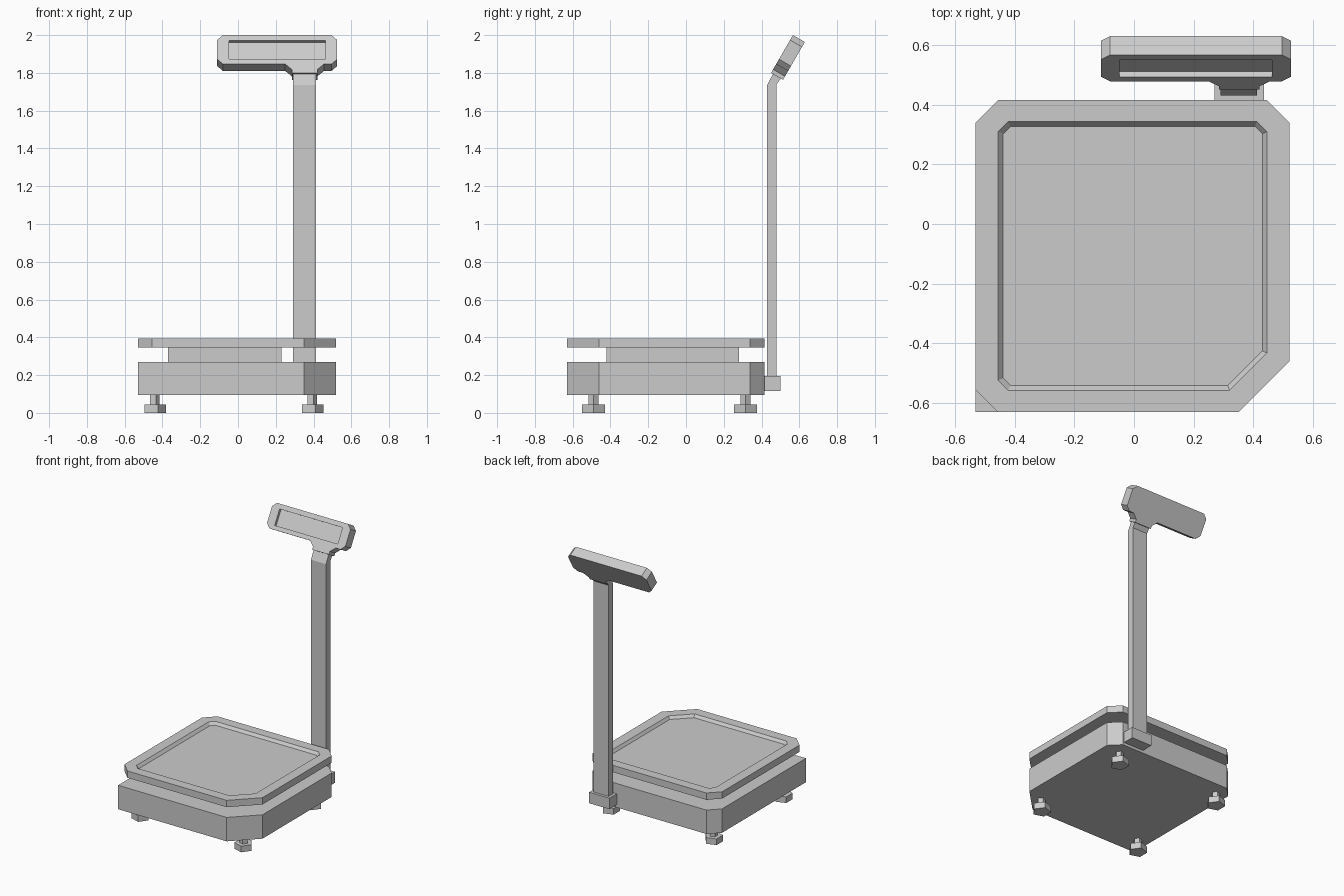
import bpy, bmesh
from math import cos, sin, tau, radians
from mathutils import Matrix

cube = bpy.data.objects.get("Cube")
if cube:
    bpy.data.objects.remove(cube, do_unlink=True)

COLOR = (0.6, 0.6, 0.6, 1)
metal = bpy.data.materials.new("light_grey_metal")
metal.use_nodes = True
metal.diffuse_color = COLOR
metal.node_tree.nodes["Principled BSDF"].inputs["Base Color"].default_value = COLOR


def loft(name, rings, matrix=None):
    """Skin a stack of equal-length point rings and cap both ends."""
    bm = bmesh.new()
    loops = [[bm.verts.new(p) for p in ring] for ring in rings]
    n = len(loops[0])
    for a, b in zip(loops, loops[1:]):
        for i in range(n):
            j = (i + 1) % n
            bm.faces.new((a[i], a[j], b[j], b[i]))
    bm.faces.new(loops[0][::-1])
    bm.faces.new(loops[-1])
    bmesh.ops.remove_doubles(bm, verts=bm.verts[:], dist=1e-5)
    bmesh.ops.recalc_face_normals(bm, faces=bm.faces[:])
    mesh = bpy.data.meshes.new(name)
    bm.to_mesh(mesh)
    bm.free()
    mesh.materials.append(metal)
    obj = bpy.data.objects.new(name, mesh)
    bpy.context.collection.objects.link(obj)
    if matrix:
        obj.matrix_world = matrix
    return obj


def at(outline, h):
    return [(x, y, h) for x, y in outline]


def prism(name, outline, low, high, matrix=None):
    return loft(name, [at(outline, low), at(outline, high)], matrix)


def chamfered(x0, x1, y0, y1, fl=0, fr=0, br=0, bl=0):
    """Rectangle with its own cut at each corner (front/back, -x/+x)."""
    return [(x0, y0 + fl), (x0 + fl, y0), (x1 - fr, y0), (x1, y0 + fr),
            (x1, y1 - br), (x1 - br, y1), (x0 + bl, y1), (x0, y1 - bl)]


# Base housing and load block
prism("base_housing", chamfered(-0.53, 0.52, -0.63, 0.415, 0, 0.17, 0.075, 0.075), 0.095, 0.27)
prism("load_block", chamfered(-0.37, 0.23, -0.42, 0.28), 0.27, 0.345)

# Weighing platform with a sunken tray
edge = chamfered(-0.53, 0.52, -0.63, 0.415, 0.075, 0.17, 0.075, 0.075)
rim = chamfered(-0.455, 0.445, -0.557, 0.343, 0.033, 0.125, 0.033, 0.033)
tray = chamfered(-0.438, 0.43, -0.541, 0.327, 0.025, 0.116, 0.025, 0.025)
loft("platform", [at(edge, 0.345), at(edge, 0.395), at(rim, 0.395), at(tray, 0.375)])

# Levelling feet
for side, x in (("right", -0.443), ("left", 0.39)):
    for end, y in (("front", -0.49), ("back", 0.315)):
        for part, r, low, high in (("foot_pad", 0.063, 0, 0.045), ("foot_stem", 0.028, 0.045, 0.095)):
            ring = [(x + r * cos(tau * k / 5), y + r * sin(tau * k / 5)) for k in range(5)]
            prism(f"{end}_{side}_{part}", ring, low, high)

# Post bracket and bent post
prism("post_bracket", chamfered(0.27, 0.435, 0.41, 0.50), 0.115, 0.195)


def post_ring(yf, zf, yb, zb):
    return [(0.29, yf, zf), (0.412, yf, zf), (0.412, yb, zb), (0.29, yb, zb)]


loft("post", [post_ring(0.43, 0.12, 0.48, 0.12),
              post_ring(0.43, 1.735, 0.48, 1.74),
              post_ring(0.46, 1.794, 0.502, 1.77)])

# Tilted display head: local y runs up the face, local z points out of it
tilt = Matrix.Translation((0, 0.566, 2.0)) @ Matrix.Rotation(radians(60), 4, "X")
c = 0.03
face = chamfered(-0.11, 0.525, -0.177, 0, c, c, c, c)
screen = chamfered(-0.048, 0.462, -0.147, -0.034)
loft("display_head", [at(face, -0.073), at(face, 0), at(screen, 0), at(screen, -0.02)], tilt)
neck = [(0.25, -0.177), (0.285, -0.21), (0.285, -0.231),
        (0.42, -0.231), (0.42, -0.21), (0.455, -0.177)]
prism("display_neck", neck, -0.073, 0, tilt)
